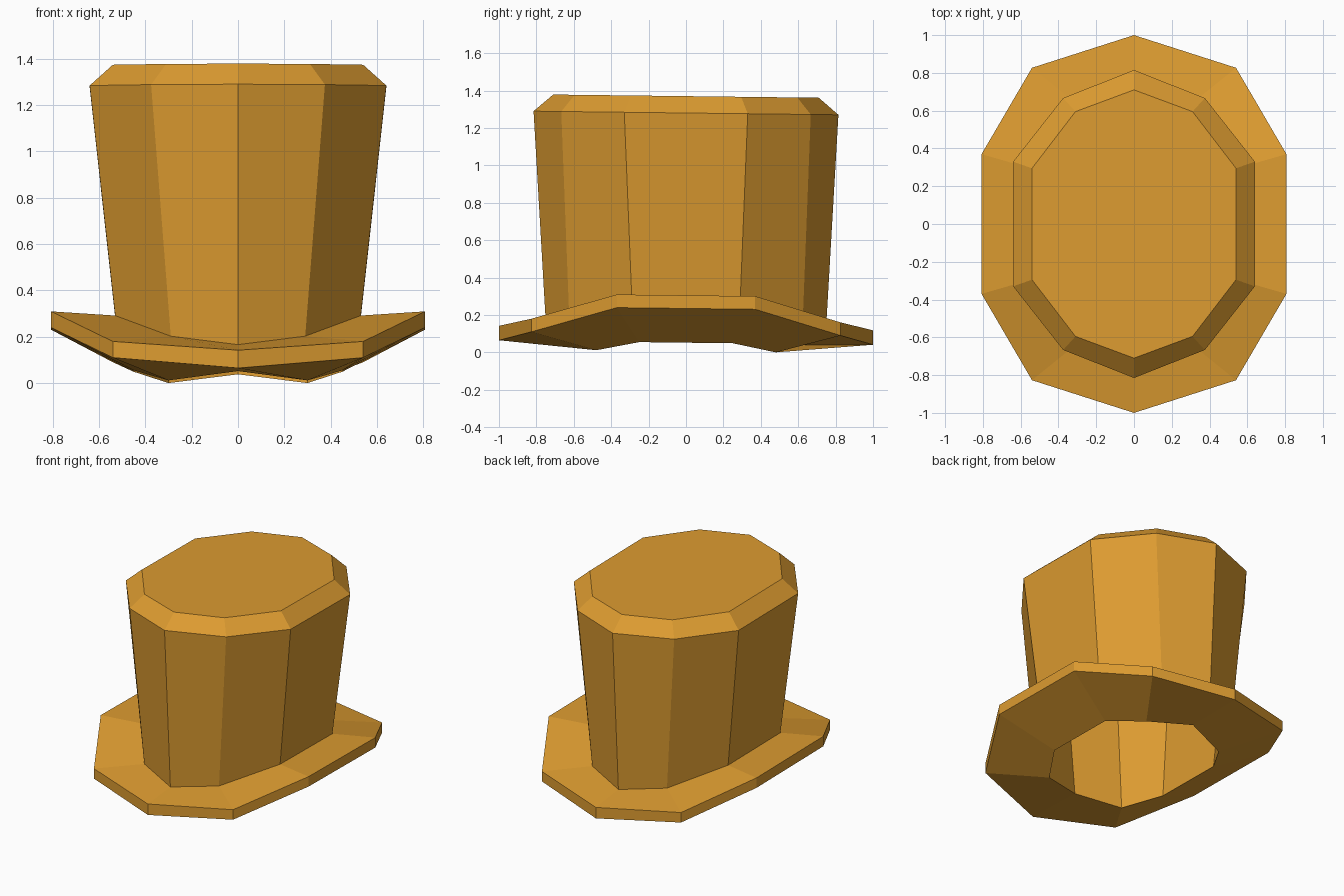
import bpy
import bmesh

if "Cube" in bpy.data.objects:
    bpy.data.objects.remove(bpy.data.objects["Cube"], do_unlink=True)

TILT = 0.012  # the whole hat dips slightly towards the back

# One flat colour
felt = bpy.data.materials.new("golden_felt")
felt.use_nodes = True
colour = (0.72, 0.33, 0.03, 1.0)
felt.diffuse_color = colour
shader = next(n for n in felt.node_tree.nodes if n.type == 'BSDF_PRINCIPLED')
shader.inputs["Base Color"].default_value = colour
shader.inputs["Roughness"].default_value = 0.9


def ring(bm, middle, corner, side):
    """Ten-sided ring, mirrored front to back and left to right.
    middle is (y, z); corner and side are (x, y, z)."""
    quarter = [(0, *middle), corner, side]
    half = [(x, -y, z) for x, y, z in quarter]
    half += [(x, y, z) for x, y, z in reversed(quarter)]
    loop = half + [(-x, y, z) for x, y, z in reversed(half[1:-1])]
    return [bm.verts.new((x, y, z - TILT * y)) for x, y, z in loop]


def bridge(bm, upper, lower):
    """Band of quads between two rings."""
    count = len(upper)
    for i in range(count):
        j = (i + 1) % count
        bm.faces.new((upper[i], lower[i], lower[j], upper[j]))


bm = bmesh.new()

# Crown outside: flat top, bevelled shoulder, tapering wall
crown_top = ring(bm, (0.71, 1.37), (0.31, 0.595, 1.37), (0.54, 0.295, 1.37))
shoulder = ring(bm, (0.815, 1.28), (0.375, 0.667, 1.28), (0.64, 0.33, 1.28))
crown_base = ring(bm, (0.75, 0.157), (0.29, 0.625, 0.195), (0.53, 0.29, 0.288))

# Brim: curled up at the sides, with a thin edge and a head opening beneath
brim_top = ring(bm, (1, 0.13), (0.54, 0.827, 0.17), (0.807, 0.37, 0.305))
brim_under = ring(bm, (1, 0.053), (0.54, 0.827, 0.1), (0.807, 0.37, 0.235))
opening = ring(bm, (0.585, 0.045), (0.3, 0.48, 0.006), (0.45, 0.25, 0.052))

# Lining: hollow inside that follows the crown
lining_shoulder = ring(bm, (0.7, 1.24), (0.33, 0.58, 1.24), (0.55, 0.29, 1.24))
lining_top = ring(bm, (0.64, 1.3), (0.29, 0.54, 1.3), (0.49, 0.27, 1.3))

rings = [crown_top, shoulder, crown_base, brim_top, brim_under,
         opening, lining_shoulder, lining_top]
for upper, lower in zip(rings, rings[1:]):
    bridge(bm, upper, lower)
bm.faces.new(crown_top)
bm.faces.new(reversed(lining_top))
bmesh.ops.recalc_face_normals(bm, faces=bm.faces)

mesh = bpy.data.meshes.new("top_hat")
bm.to_mesh(mesh)
bm.free()
mesh.materials.append(felt)
top_hat = bpy.data.objects.new("top_hat", mesh)
bpy.context.collection.objects.link(top_hat)
